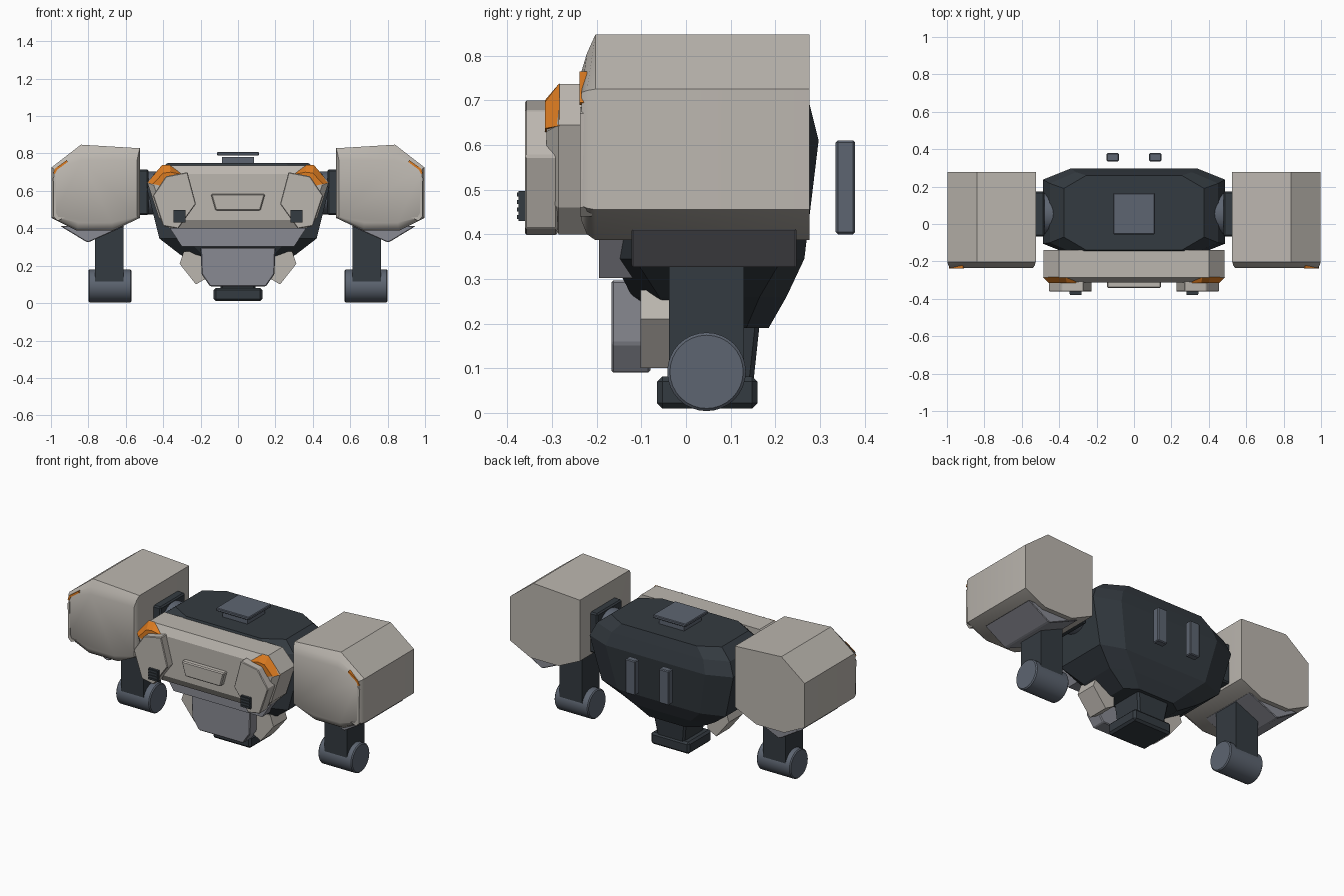
import bpy, bmesh, math

if "Cube" in bpy.data.objects:
    bpy.data.objects.remove(bpy.data.objects["Cube"])


def material(name, rgb):
    m = bpy.data.materials.new(name)
    m.diffuse_color = (*rgb, 1)
    m.use_nodes = True
    m.node_tree.nodes["Principled BSDF"].inputs["Base Color"].default_value = m.diffuse_color
    return m


BEIGE = material("warm_grey_armour", (0.50, 0.47, 0.43))
DARK = material("dark_frame", (0.034, 0.043, 0.052))
SLATE = material("slate_metal", (0.110, 0.130, 0.165))
GREY = material("cool_grey_plate", (0.25, 0.255, 0.29))
ORANGE = material("orange_accent", (0.72, 0.20, 0.015))


def finish(bm, name, mat, bevel=0.0, smooth=None):
    bmesh.ops.recalc_face_normals(bm, faces=bm.faces)
    me = bpy.data.meshes.new(name)
    bm.to_mesh(me)
    bm.free()
    me.materials.append(mat)
    ob = bpy.data.objects.new(name, me)
    bpy.context.collection.objects.link(ob)
    if bevel:
        b = ob.modifiers.new("edge_bevel", "BEVEL")
        b.width, b.segments = bevel, 1
    if smooth:
        bpy.context.view_layer.objects.active = ob
        ob.select_set(True)
        bpy.ops.object.shade_smooth_by_angle(angle=math.radians(smooth))
        ob.select_set(False)
    return ob


def loft(name, rings, mat, bevel=0.0, smooth=None):
    """Skin a list of closed rings and cap both ends."""
    bm = bmesh.new()
    vs = [[bm.verts.new(p) for p in r] for r in rings]
    n = len(vs[0])
    for a, b in zip(vs, vs[1:]):
        for i in range(n):
            j = (i + 1) % n
            bm.faces.new((a[i], a[j], b[j], b[i]))
    bm.faces.new(vs[0])
    bm.faces.new(vs[-1])
    return finish(bm, name, mat, bevel, smooth)


def ring(pts, y, s=1):
    return [(s * x, y, z) for x, z in pts]


def prism(name, pts, y0, y1, mat, s=1, bevel=0.0):
    return loft(name, [ring(pts, y0, s), ring(pts, y1, s)], mat, bevel)


def box(name, x0, x1, y0, y1, z0, z1, mat, s=1, bevel=0.0):
    return prism(name, [(x0, z0), (x1, z0), (x1, z1), (x0, z1)], y0, y1, mat, s, bevel)


def sym(half):
    """Mirror a half outline across x = 0."""
    return half + [(-x, z) for x, z in reversed(half)]


def cylinder(name, x0, x1, y, z, r, mat, s, sides=32):
    def circle(x, rad):
        return [(s * x, y + rad * math.cos(2 * math.pi * i / sides),
                 z + rad * math.sin(2 * math.pi * i / sides)) for i in range(sides)]
    c = 0.006
    return loft(name, [circle(x0, r - c), circle(x0 + c, r), circle(x1 - c, r),
                       circle(x1, r - c)], mat, smooth=30)


# Faceted torso core: stacked octagonal sections
def octagon(z, hx, y0, y1, cx, cy):
    return [(hx, y0 + cy, z), (hx, y1 - cy, z), (hx - cx, y1, z), (cx - hx, y1, z),
            (-hx, y1 - cy, z), (-hx, y0 + cy, z), (cx - hx, y0, z), (hx - cx, y0, z)]


loft("torso_core", [
    octagon(0.19, 0.19, -0.05, 0.185, 0.07, 0.05),
    octagon(0.26, 0.31, -0.12, 0.225, 0.12, 0.06),
    octagon(0.345, 0.42, -0.165, 0.265, 0.14, 0.05),
    octagon(0.61, 0.487, -0.165, 0.297, 0.15, 0.06),
    octagon(0.69, 0.45, -0.16, 0.277, 0.14, 0.06),
    octagon(0.75, 0.375, -0.14, 0.26, 0.12, 0.07)], DARK)

# Chest armour with chamfered front
chest = sym([(0.40, 0.737), (0.485, 0.645), (0.425, 0.46), (0.365, 0.40)])
chest_front = sym([(0.37, 0.69), (0.45, 0.63), (0.40, 0.475), (0.35, 0.445)])
loft("chest_armour", [ring(chest, -0.14), ring(chest, -0.285),
                      ring(chest_front, -0.312)], BEIGE)
emblem = sym([(0.145, 0.583), (0.12, 0.495)])
prism("chest_center_plate", emblem, -0.343, -0.30, BEIGE, bevel=0.006)

# Belly strip, lower apron, waist and base
prism("belly_strip", sym([(0.365, 0.402), (0.30, 0.302)]), -0.195, -0.12, GREY)
prism("front_apron", sym([(0.20, 0.297), (0.195, 0.155), (0.15, 0.09)]),
      -0.167, -0.08, GREY, bevel=0.005)
loft("waist_column", [octagon(0.06, 0.09, -0.04, 0.15, 0.01, 0.01),
                      octagon(0.20, 0.11, -0.04, 0.165, 0.01, 0.01)], DARK)
box("waist_base", -0.13, 0.13, -0.065, 0.16, 0.01, 0.082, DARK, bevel=0.012)

# Roof hatch
box("hatch_pedestal", -0.085, 0.085, -0.03, 0.14, 0.74, 0.78, SLATE)
box("hatch_lid", -0.112, 0.112, -0.055, 0.165, 0.788, 0.807, SLATE, bevel=0.004)

pod = [(0.525, 0.828), (0.84, 0.847), (0.998, 0.725), (0.998, 0.455),
       (0.86, 0.387), (0.67, 0.387), (0.525, 0.455)]


def shrink(kx, top, bottom):
    return [(0.765 + (x - 0.765) * kx, min(max(0.6 + (z - 0.6) * kx, bottom), top))
            for x, z in pod]


for s, side in ((-1, "left"), (1, "right")):
    # Shoulder pod with softly domed front
    loft(side + "_shoulder_pod", [
        ring(pod, 0.277, s), ring(pod, -0.203, s),
        ring(shrink(0.975, 0.805, 0.40), -0.222, s),
        ring(shrink(0.94, 0.765, 0.43), -0.234, s)], BEIGE, smooth=40)
    # Accent trims on the pod's outer front edge
    prism(side + "_pod_orange_trim", [(0.978, 0.69), (0.988, 0.695), (0.978, 0.72),
          (0.915, 0.765), (0.91, 0.755), (0.968, 0.712)], -0.238, -0.205, ORANGE, s)
    prism(side + "_pod_edge_trim", [(0.975, 0.685), (0.988, 0.67), (0.985, 0.46),
          (0.965, 0.44), (0.925, 0.458), (0.96, 0.46), (0.972, 0.48)],
          -0.237, -0.21, BEIGE, s)
    # V-shaped guard under the pod
    prism(side + "_pod_guard", [(0.605, 0.412), (0.62, 0.405), (0.80, 0.325),
          (0.815, 0.33), (0.95, 0.412)], -0.122, 0.248, GREY, s, bevel=0.004)
    # Shoulder joint
    box(side + "_shoulder_mount", 0.478, 0.535, -0.067, 0.175, 0.47, 0.715, DARK, s, 0.008)
    cylinder(side + "_shoulder_disc", 0.42, 0.50, 0.055, 0.59, 0.115, SLATE, s)
    # Leg and roller foot
    box(side + "_leg", 0.612, 0.765, -0.038, 0.13, 0.09, 0.42, DARK, s)
    cylinder(side + "_roller_foot", 0.57, 0.80, 0.046, 0.092, 0.088, SLATE, s)
    # Orange chest corner
    back = [(0.487, 0.643), (0.405, 0.739), (0.365, 0.739), (0.295, 0.69), (0.38, 0.62)]
    front = [(0.455, 0.637), (0.40, 0.695), (0.36, 0.70), (0.30, 0.688), (0.38, 0.62)]
    loft(side + "_chest_corner", [ring(back, -0.283, s), ring(front, -0.316, s)], ORANGE)
    # Raised chest side panel
    panel = [(0.27, 0.70), (0.385, 0.678), (0.455, 0.575), (0.40, 0.412),
             (0.32, 0.398), (0.225, 0.53)]
    prism(side + "_chest_panel", panel, -0.361, -0.288, BEIGE, s, bevel=0.004)
    # Louvred vent
    box(side + "_vent_back", 0.28, 0.345, -0.375, -0.360, 0.43, 0.497, DARK, s)
    for i in range(4):
        z = 0.434 + i * 0.017
        box(f"{side}_vent_slat_{i}", 0.282, 0.343, -0.379, -0.374, z, z + 0.009, DARK, s)
    # Hip plate beside the apron
    prism(side + "_hip_plate", [(0.17, 0.275), (0.29, 0.275), (0.312, 0.21),
          (0.225, 0.10), (0.165, 0.135)], -0.102, 0.03, BEIGE, s)
    # Rear fin
    box(side + "_rear_fin", 0.08, 0.147, 0.335, 0.379, 0.40, 0.61, SLATE, s, 0.005)
